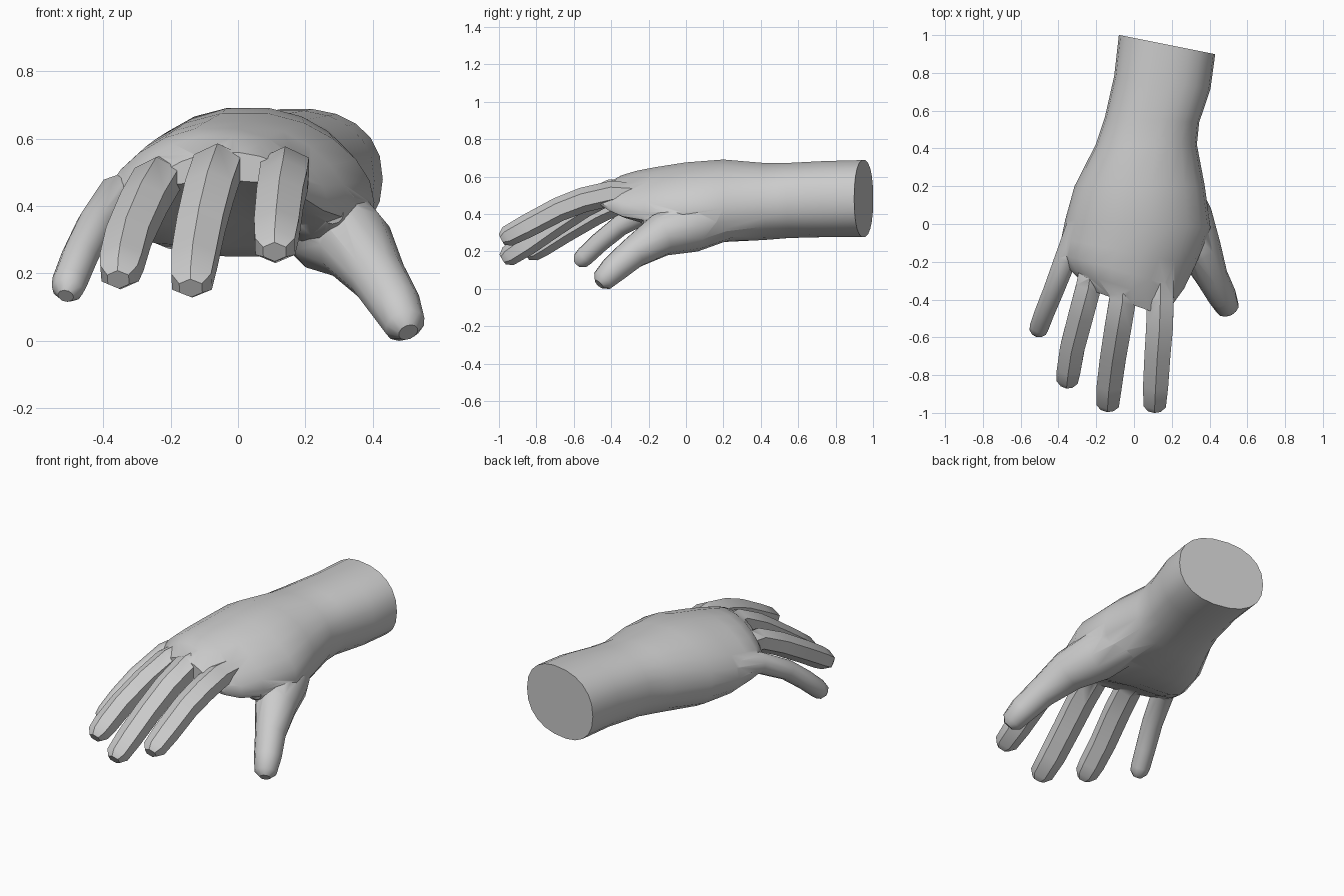
import bpy, bmesh
from math import sin, cos, pi, radians
from mathutils import Vector


def loft(name, rings):
    """Skin a list of equal-length rings and cap both ends."""
    bm = bmesh.new()
    rows = [[bm.verts.new(p) for p in ring] for ring in rings]
    n = len(rows[0])
    for a, b in zip(rows, rows[1:]):
        for i in range(n):
            j = (i + 1) % n
            bm.faces.new((a[i], a[j], b[j], b[i]))
    bm.faces.new(rows[0])
    bm.faces.new(rows[-1])
    bmesh.ops.recalc_face_normals(bm, faces=bm.faces)
    mesh = bpy.data.meshes.new(name)
    bm.to_mesh(mesh)
    bm.free()
    ob = bpy.data.objects.new(name, mesh)
    bpy.context.collection.objects.link(ob)
    return ob


def digit(name, path, radii, sides, tip, wide=1.0):
    """Tube along a bent path with a blunt tip; first corner is the top ridge."""
    pts = [Vector(p) for p in path]
    pts.append(pts[-1] + (pts[-1] - pts[-2]).normalized() * tip)
    rings = []
    for i, (p, r) in enumerate(zip(pts, radii)):
        t = (pts[min(i + 1, len(pts) - 1)] - pts[max(i - 1, 0)]).normalized()
        side = t.cross(Vector((0, 0, 1))).normalized()
        up = side.cross(t)
        rings.append([p + r * (up * cos(2 * pi * k / sides) + wide * side * sin(2 * pi * k / sides))
                      for k in range(sides)])
    return loft(name, rings)


def palm_ring(y, cx, hw, cz, up, down, bend, shear, n=22):
    """Rounded cross-section, drooping at both edges and slanted in y."""
    ring = []
    for k in range(n):
        c, s = cos(2 * pi * k / n), sin(2 * pi * k / n)
        u = abs(c) ** 0.88 * (1 if c > 0 else -1)
        v = abs(s) ** 0.88 * (up if s > 0 else -down)
        ring.append((cx + hw * u, y + shear * hw * u, cz + v - bend * u * u))
    return ring


# forearm, wrist and palm: y, centre x, half width, centre z, up, down, droop, slant
sections = [
    (0.95, 0.175, 0.255, 0.48, 0.21, 0.205, 0.0, -0.2),
    (0.75, 0.15, 0.255, 0.475, 0.21, 0.20, 0.0, -0.13),
    (0.55, 0.095, 0.25, 0.47, 0.205, 0.20, 0.0, -0.05),
    (0.42, 0.065, 0.268, 0.47, 0.205, 0.21, 0.02, 0.0),
    (0.20, 0.03, 0.345, 0.49, 0.205, 0.24, 0.06, 0.0),
    (0.00, 0.02, 0.385, 0.50, 0.18, 0.215, 0.09, -0.05),
    (-0.15, -0.03, 0.355, 0.51, 0.145, 0.155, 0.10, -0.2),
    (-0.25, -0.065, 0.33, 0.525, 0.11, 0.11, 0.11, -0.28),
    (-0.33, -0.065, 0.275, 0.53, 0.08, 0.08, 0.09, -0.32),
    (-0.42, -0.03, 0.20, 0.52, 0.04, 0.045, 0.04, -0.35),
]
hand = loft("hand_and_forearm", [palm_ring(*s) for s in sections])

# fingers
hexed = (0.055, 0.067, 0.067, 0.065, 0.063, 0.056, 0.032)
slim = (0.06, 0.062, 0.057, 0.055, 0.053, 0.047, 0.024)
parts = [
    digit("index_finger", [(0.145, -0.12, 0.50), (0.14, -0.40, 0.51), (0.135, -0.55, 0.475),
                           (0.125, -0.68, 0.425), (0.115, -0.85, 0.335), (0.11, -0.955, 0.28)],
          hexed, 6, 0.035, 1.22),
    digit("middle_finger", [(-0.05, -0.12, 0.53), (-0.06, -0.40, 0.52), (-0.085, -0.55, 0.445),
                            (-0.11, -0.70, 0.345), (-0.13, -0.85, 0.24), (-0.138, -0.95, 0.175)],
          hexed, 6, 0.035, 1.22),
    digit("ring_finger", [(-0.20, -0.06, 0.50), (-0.24, -0.33, 0.48), (-0.28, -0.48, 0.41),
                          (-0.325, -0.65, 0.31), (-0.345, -0.77, 0.235), (-0.352, -0.825, 0.20)],
          hexed, 6, 0.035, 1.15),
    digit("little_finger", [(-0.29, 0.02, 0.455), (-0.36, -0.18, 0.43), (-0.425, -0.35, 0.34),
                            (-0.47, -0.46, 0.25), (-0.50, -0.54, 0.175), (-0.507, -0.565, 0.15)],
          slim, 10, 0.025),
    # web of flesh between thumb and index finger
    digit("thumb_web", [(0.20, 0.10, 0.40), (0.235, -0.08, 0.40), (0.265, -0.18, 0.385)],
          (0.08, 0.115, 0.085, 0.03), 12, 0.06, 1.1),
    # thumb with its fleshy base
    digit("thumb", [(0.15, 0.34, 0.42), (0.21, 0.20, 0.38), (0.278, 0.03, 0.335),
                    (0.35, -0.14, 0.285), (0.415, -0.285, 0.19), (0.468, -0.385, 0.105),
                    (0.496, -0.445, 0.045)],
          (0.08, 0.125, 0.14, 0.115, 0.085, 0.076, 0.062, 0.03), 12, 0.03),
]

# merge the digits into the palm as one skin
bpy.context.view_layer.objects.active = hand
hand.select_set(True)
for part in parts:
    mod = hand.modifiers.new("join", "BOOLEAN")
    mod.operation = "UNION"
    mod.solver = "EXACT"
    mod.object = part
    bpy.ops.object.modifier_apply(modifier=mod.name)
    bpy.data.objects.remove(part)

bpy.ops.object.shade_smooth_by_angle(angle=radians(42))
